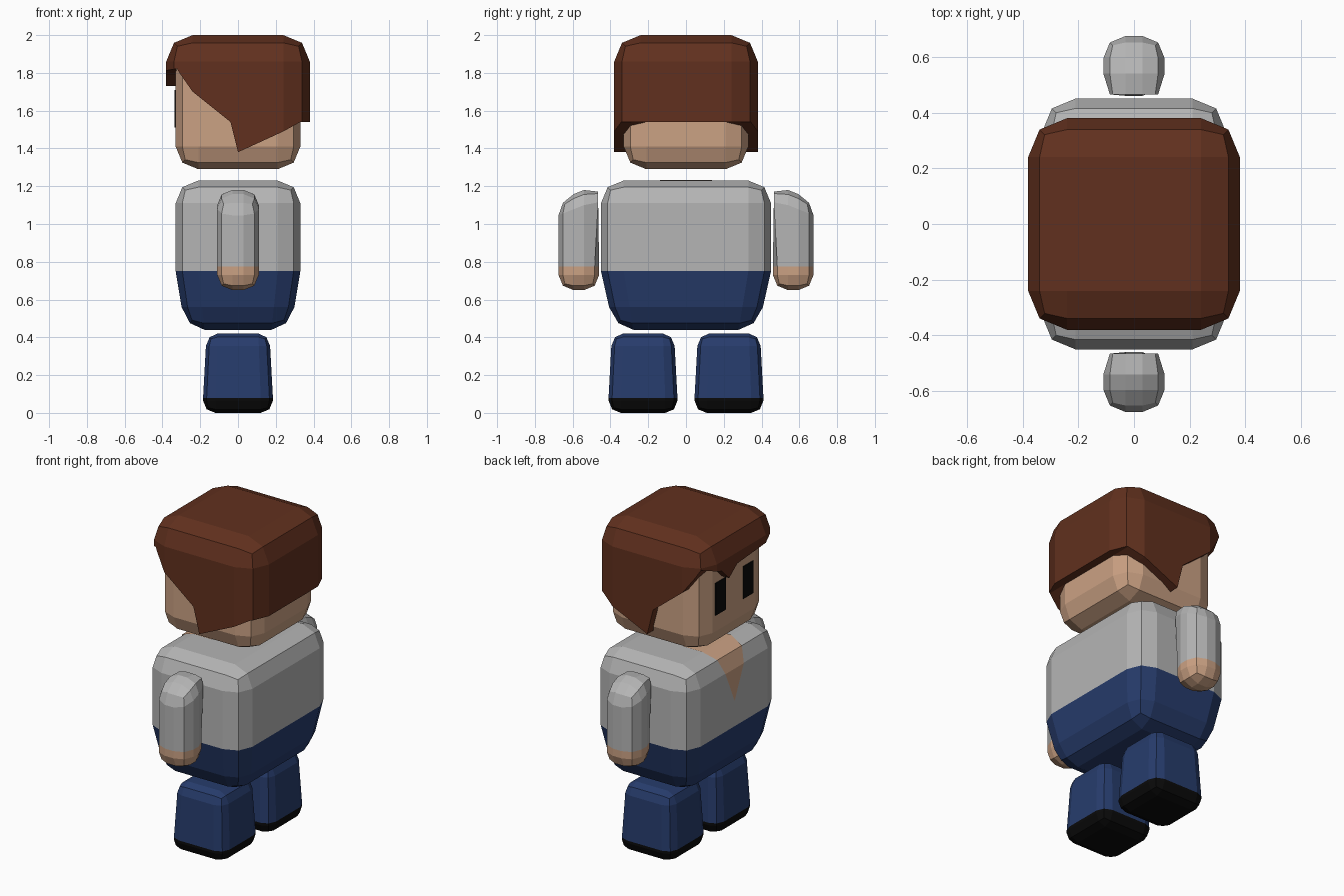
import bpy, bmesh
from mathutils import Vector

if "Cube" in bpy.data.objects:
    bpy.data.objects.remove(bpy.data.objects["Cube"])


def material(name, rgb):
    m = bpy.data.materials.new(name)
    m.diffuse_color = (*rgb, 1)
    m.use_nodes = True
    m.node_tree.nodes["Principled BSDF"].inputs["Base Color"].default_value = m.diffuse_color
    return m


SKIN = material("skin", (0.60, 0.36, 0.23))
HAIR = material("brown", (0.12, 0.03, 0.013))
SHIRT = material("light_grey", (0.46, 0.46, 0.46))
BLUE = material("navy", (0.02, 0.045, 0.15))
BLACK = material("black", (0.003, 0.003, 0.003))


def finish(bm, name, mats):
    bmesh.ops.recalc_face_normals(bm, faces=bm.faces)
    me = bpy.data.meshes.new(name)
    bm.to_mesh(me)
    bm.free()
    for m in mats:
        me.materials.append(m)
    ob = bpy.data.objects.new(name, me)
    bpy.context.collection.objects.link(ob)
    return ob


def rounded_box(name, lo, hi, bevel, mats, split=None, shape=None, side=1):
    """Box with two-segment bevels; split = colour line height, shape edits each vertex."""
    lo, hi = Vector(lo), Vector(hi)
    bm = bmesh.new()
    bmesh.ops.create_cube(bm, size=1)
    for v in bm.verts:
        v.co = Vector((lo[i] + hi[i]) / 2 + v.co[i] * (hi[i] - lo[i]) for i in range(3))
    if bevel:
        bmesh.ops.bevel(bm, geom=bm.edges[:], offset=bevel, segments=2,
                        profile=0.5, affect='EDGES')
    if split:
        bmesh.ops.bisect_plane(bm, geom=bm.verts[:] + bm.edges[:] + bm.faces[:],
                               plane_co=(0, 0, split), plane_no=(0, 0, 1))
        for f in bm.faces:
            f.material_index = int(f.calc_center_median().z < split)
    for v in bm.verts:
        if shape:
            shape(v.co)
        v.co.y *= side
    return finish(bm, name, mats)


def prism(name, points, axis, start, end):
    """Extrude a closed outline along x or y."""
    bm = bmesh.new()
    place = (lambda a, z: (start, a, z)) if axis == 0 else (lambda a, z: (a, start, z))
    face = bm.faces.new([bm.verts.new(place(a, z)) for a, z in points])
    ext = bmesh.ops.extrude_face_region(bm, geom=[face])
    move = Vector((0, 0, 0))
    move[axis] = end - start
    bmesh.ops.translate(bm, vec=move,
                        verts=[v for v in ext["geom"] if isinstance(v, bmesh.types.BMVert)])
    return finish(bm, name, [HAIR])


def hair_part(name, cutter):
    """Keep only the piece of the rounded hair block inside the cutter."""
    ob = rounded_box(name, (-.38, -.38, 1.1), (.38, .38, 2.0), .14, [HAIR])
    mod = ob.modifiers.new("trim", 'BOOLEAN')
    mod.operation, mod.solver, mod.object = 'INTERSECT', 'EXACT', cutter
    bpy.context.view_layer.objects.active = ob
    bpy.ops.object.modifier_apply(modifier=mod.name)
    bpy.data.objects.remove(cutter)


def taper_hips(co):
    if co.z < .75:
        s = 1 - .5 * (.75 - co.z)
        co.x *= s
        co.y *= s


def taper_leg(co):
    if co.z > .08:
        s = 1 - .3 * (co.z - .08)
        co.x *= s
        co.y = .23 + (co.y - .23) * s


def slope_shoulder(co):
    if co.z > 1.0:
        if co.y > .55:
            co.z -= (co.y - .54) * .4
        elif co.y < .5:
            co.y = .465
            co.z += .015


# torso and hips
rounded_box("torso", (-.33, -.45, .44), (.33, .45, 1.23), .12, [SHIRT, BLUE], .75, taper_hips)

# open collar showing skin on the chest (faces -x)
bm = bmesh.new()
tip = bm.verts.new((-.334, 0, .91))
rows = [(-.334, 1.11, .09), (-.299, 1.199, .12), (-.21, 1.234, .14), (-.08, 1.234, .14)]
prev = None
for x, z, w in rows:
    row = [bm.verts.new((x, w, z)), bm.verts.new((x, -w, z))]
    bm.faces.new([tip] + row if prev is None else [prev[0], prev[1], row[1], row[0]])
    prev = row
finish(bm, "collar_opening", [SKIN])

# head
rounded_box("head", (-.33, -.33, 1.29), (.33, .33, 1.95), .12, [SKIN])

# paired parts
for side, tag in ((1, "left"), (-1, "right")):
    rounded_box(f"{tag}_arm", (-.11, .46, .65), (.11, .675, 1.18), .08,
                [SHIRT, SKIN], .775, slope_shoulder, side)
    rounded_box(f"{tag}_leg", (-.185, .045, 0), (.185, .41, .42), .065,
                [BLUE, BLACK], .08, taper_leg, side)
    rounded_box(f"{tag}_eye", (-.335, .085, 1.51), (-.32, .185, 1.71), 0,
                [BLACK], side=side)

# hair: side outline swept across the head, and a jagged fringe in front
hair_part("hair", prism("hair_trim", [
    (-.5, 2.2), (-.5, 1.86), (-.345, 1.86), (-.31, 1.80), (-.24, 1.70), (-.04, 1.54),
    (0, 1.38), (.24, 1.49), (.33, 1.54), (.5, 1.54), (.5, 2.2)], 1, -.6, .6))
hair_part("fringe", prism("fringe_trim", [
    (.5, 1.95), (.5, 1.86), (.34, 1.85), (.19, 1.80), (.12, 1.73), (.04, 1.79),
    (-.34, 1.82), (-.5, 1.86), (-.5, 1.95)], 0, -.6, -.325))
